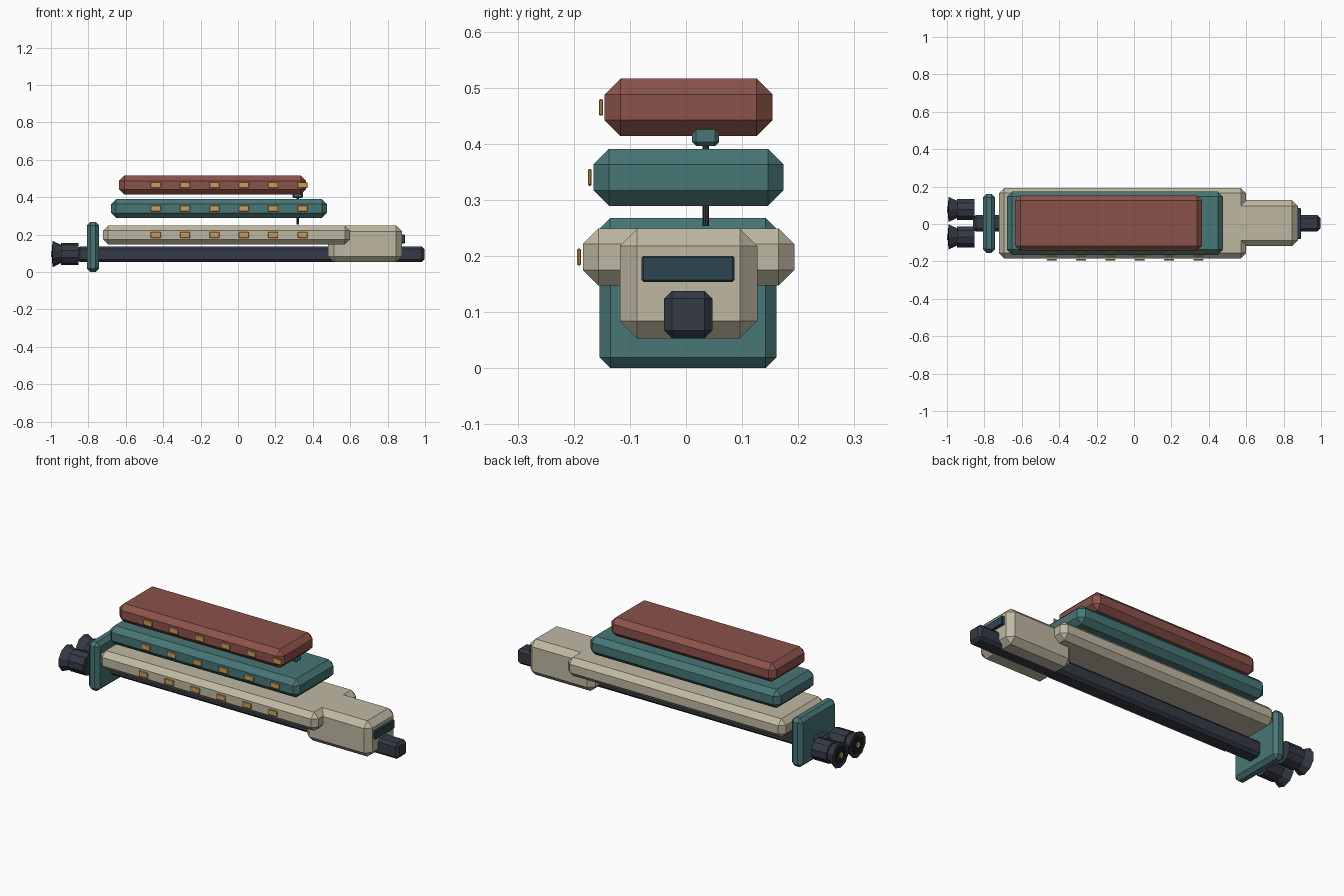
import bpy, bmesh, math
from mathutils import Matrix

if "Cube" in bpy.data.objects:
    bpy.data.objects.remove(bpy.data.objects["Cube"])


def material(name, rgb):
    m = bpy.data.materials.new(name)
    m.diffuse_color = (*rgb, 1)
    m.use_nodes = True
    m.node_tree.nodes["Principled BSDF"].inputs["Base Color"].default_value = m.diffuse_color
    return m


CREAM = material("cream", (0.52, 0.48, 0.36))
TEAL = material("teal", (0.065, 0.18, 0.18))
RED = material("red", (0.26, 0.085, 0.07))
DARK = material("dark", (0.035, 0.042, 0.06))
BLACK = material("black", (0.012, 0.013, 0.018))
GLASS = material("glass", (0.025, 0.06, 0.08))
GOLD = material("gold", (0.60, 0.34, 0.10))


def finish(bm, name, mat):
    me = bpy.data.meshes.new(name)
    bm.to_mesh(me)
    bm.free()
    me.materials.append(mat)
    ob = bpy.data.objects.new(name, me)
    bpy.context.collection.objects.link(ob)
    return ob


def box(name, x, y, z, mat, bevel):
    """Chamfered box from (min, max) ranges on each axis."""
    bm = bmesh.new()
    bmesh.ops.create_cube(bm, size=1)
    for v in bm.verts:
        v.co = [(r[0] + r[1]) / 2 + c * (r[1] - r[0]) for r, c in zip((x, y, z), v.co)]
    bmesh.ops.bevel(bm, geom=bm.edges[:], offset=bevel, segments=1,
                    affect='EDGES', profile=0.5)
    return finish(bm, name, mat)


def frustum_x(name, x0, x1, r0, r1, y, z, mat, sides=10):
    """Faceted cone section lying along x, with a vertex at the top."""
    bm = bmesh.new()
    bmesh.ops.create_cone(bm, cap_ends=True, segments=sides, radius1=r0, radius2=r1,
                          depth=x1 - x0)
    top = max(bm.verts, key=lambda v: v.co.x)
    spin = -math.atan2(top.co.y, top.co.x)
    bm.transform(Matrix.Translation(((x0 + x1) / 2, y, z))
                 @ Matrix.Rotation(math.pi / 2, 4, 'Y')
                 @ Matrix.Rotation(spin, 4, 'Z'))
    return finish(bm, name, mat)


# Keel, stern plate, bow block and bow window
box("keel", (-0.86, 0.996), (-0.039, 0.047), (0.053, 0.138), DARK, 0.014)
box("stern_plate", (-0.808, -0.743), (-0.154, 0.161), (0, 0.268), TEAL, 0.019)
box("bow_block", (0.481, 0.877), (-0.118, 0.127), (0.053, 0.249), CREAM, 0.031)
box("bow_window", (0.872, 0.892), (-0.079, 0.086), (0.154, 0.200), GLASS, 0.003)

# Three stacked decks, each with a row of lights along the front side
decks = [
    ("lower_deck", (-0.722, 0.599), (-0.184, 0.193), (0.147, 0.249), CREAM),
    ("middle_deck", (-0.679, 0.476), (-0.165, 0.174), (0.289, 0.391), TEAL),
    ("upper_deck", (-0.636, 0.364), (-0.145, 0.154), (0.414, 0.516), RED),
]
for name, x, y, z, mat in decks:
    box(name, x, y, z, mat, 0.028)
    zc = (z[0] + z[1]) / 2
    for i in range(6):
        xc = -0.440 + i * 0.157
        box(f"{name}_light_{i + 1}", (xc - 0.027, xc + 0.027),
            (y[0] - 0.010, y[0] - 0.003), (zc - 0.015, zc + 0.015), GOLD, 0.002)

# Mast with a small sensor box
bm = bmesh.new()
bmesh.ops.create_cone(bm, cap_ends=True, segments=8, radius1=0.006, radius2=0.006,
                      depth=0.16, matrix=Matrix.Translation((0.32, 0.035, 0.333)))
finish(bm, "mast", DARK)
box("sensor_box", (0.291, 0.347), (0.011, 0.059), (0.396, 0.433), TEAL, 0.007)

# Twin engines with flared nozzles
for side, y in (("right", -0.069), ("left", 0.078)):
    frustum_x(f"engine_{side}", -0.945, -0.852, 0.059, 0.059, y, 0.097, DARK)
    frustum_x(f"nozzle_{side}", -0.992, -0.925, 0.071, 0.038, y, 0.097, DARK)
    frustum_x(f"nozzle_throat_{side}", -0.995, -0.985, 0.050, 0.050, y, 0.097, BLACK)
    frustum_x(f"engine_glow_{side}", -1.0, -0.99, 0.016, 0.016, y, 0.097, GOLD)
